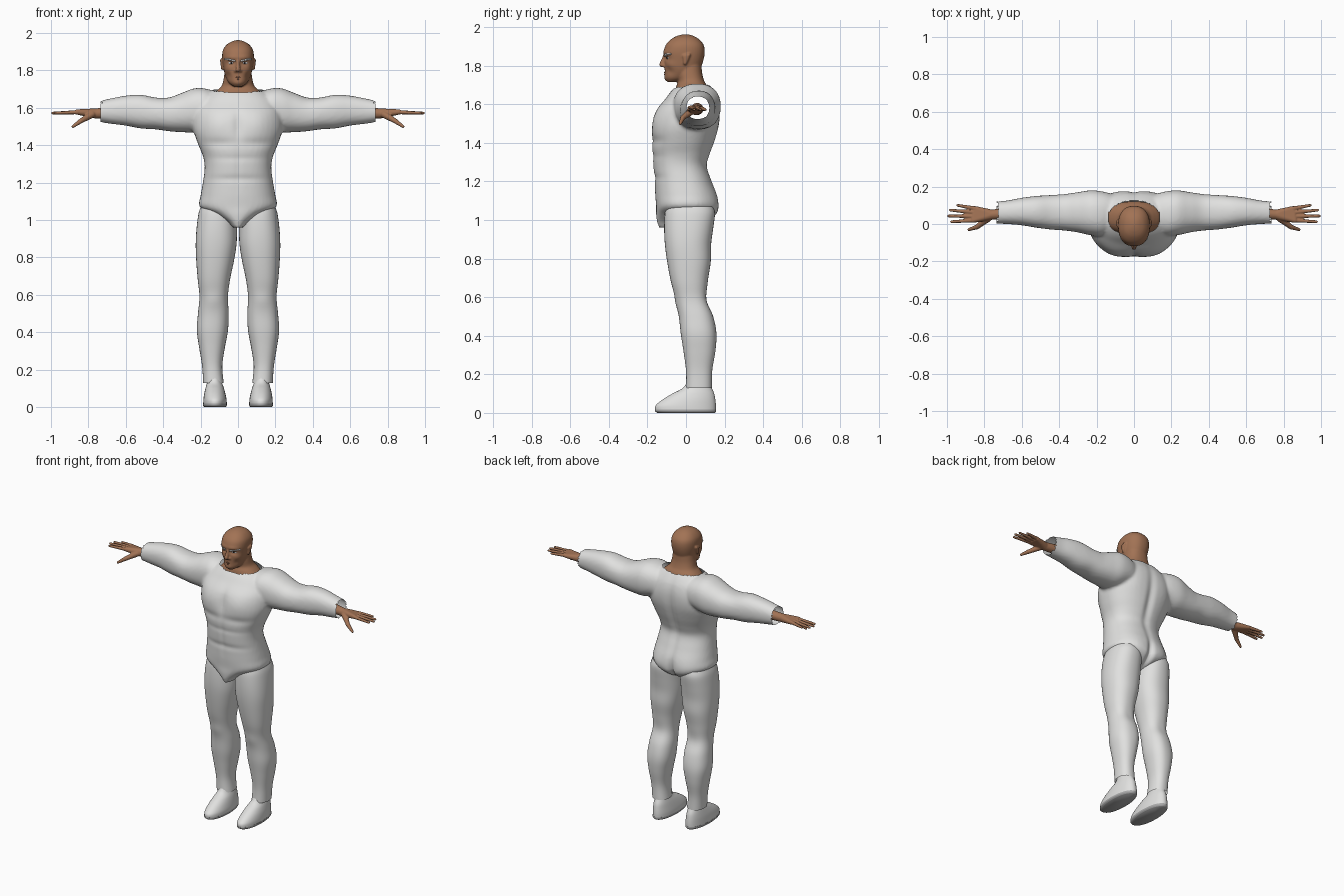
import bpy
import bmesh
from math import cos, sin, pi, exp, copysign
from mathutils import Vector, Matrix

cube = bpy.data.objects.get("Cube")
if cube:
    bpy.data.objects.remove(cube)

CM = 0.01  # all measurements below are hundredths of a unit


def material(name, *rgb):
    mat = bpy.data.materials.new(name)
    mat.use_nodes = True
    mat.diffuse_color = (*rgb, 1)
    mat.node_tree.nodes["Principled BSDF"].inputs["Base Color"].default_value = (*rgb, 1)
    return mat


cloth = material("white cloth", .75, .75, .74)
skin = material("brown skin", .36, .17, .09)
lip_tone = material("lip brown", .25, .11, .06)
white = material("eye white", .8, .8, .8)
dark = material("dark iris", .03, .02, .02)
sole_grey = material("sole grey", .4, .4, .4)


def smooth_rows(rows, steps):
    """Catmull-Rom interpolation between the measured sections."""
    out = []
    for i in range(len(rows) - 1):
        picks = [rows[max(i - 1, 0)], rows[i], rows[i + 1], rows[min(i + 2, len(rows) - 1)]]
        a, b, c, d = (Vector(p) for p in picks)
        for k in range(steps):
            t = k / steps
            out.append(b + (c - a) * t / 2 + (a * 2 - b * 5 + c * 4 - d) * t * t / 2
                       + (b * 3 - a - c * 3 + d) * t ** 3 / 2)
    return out + [Vector(rows[-1])]


def loft(bm, rows, sideways=False, side=1, power=2.3, seg=40, steps=5, caps=True):
    """Rows hold position, then low/high extents on the two cross axes."""
    rings = []
    for t, u0, u1, v0, v1 in smooth_rows(rows, steps):
        ring = []
        for k in range(seg):
            c, s = cos(2 * pi * k / seg), sin(2 * pi * k / seg)
            u = (u0 + u1 + (u1 - u0) * copysign(abs(c) ** (2 / power), c)) / 2
            v = (v0 + v1 + (v1 - v0) * copysign(abs(s) ** (2 / power), s)) / 2
            p = Vector((t, u, v) if sideways else (u, v, t)) * CM
            p.x *= side
            ring.append(bm.verts.new(p))
        rings.append(ring)
    for a, b in zip(rings, rings[1:]):
        for k in range(seg):
            j = (k + 1) % seg
            bm.faces.new((a[k], a[j], b[j], b[k]))
    if caps:
        bm.faces.new(rings[0])
        bm.faces.new(rings[-1])


def hull(bm, *balls, side=1):
    """Convex skin around balls given as x, y, z, radius."""
    tmp = bmesh.new()
    for x, y, z, r in balls:
        place = Matrix.Translation(Vector((x * side, y, z)) * CM)
        bmesh.ops.create_icosphere(tmp, subdivisions=3, radius=r * CM, matrix=place)
    res = bmesh.ops.convex_hull(tmp, input=tmp.verts)
    junk = {g for g in res["geom_interior"] + res["geom_unused"] if isinstance(g, bmesh.types.BMVert)}
    bmesh.ops.delete(tmp, geom=list(junk), context="VERTS")
    mesh = bpy.data.meshes.new("hull")
    tmp.to_mesh(mesh)
    tmp.free()
    bm.from_mesh(mesh)
    bpy.data.meshes.remove(mesh)


def finish(name, bm, mat, voxel=0, relax=3):
    """Make the object; a voxel size fuses overlapping pieces into one skin."""
    bmesh.ops.recalc_face_normals(bm, faces=bm.faces)
    mesh = bpy.data.meshes.new(name)
    bm.to_mesh(mesh)
    bm.free()
    mesh.materials.append(mat)
    obj = bpy.data.objects.new(name, mesh)
    bpy.context.collection.objects.link(obj)
    bpy.ops.object.select_all(action="DESELECT")
    bpy.context.view_layer.objects.active = obj
    obj.select_set(True)
    if voxel:
        fuse = obj.modifiers.new("fuse", "REMESH")
        fuse.mode, fuse.voxel_size = "VOXEL", voxel * CM
        soft = obj.modifiers.new("soften", "SMOOTH")
        soft.iterations = relax
        for mod in ("fuse", "soften"):
            bpy.ops.object.modifier_apply(modifier=mod)
    bpy.ops.object.shade_smooth_by_angle(angle=pi / 3)
    return obj


def swell(obj, *spots):
    """Push both mirrored sides along the normal: centre, reach, amount."""
    moves = []
    for v in obj.data.vertices:
        p = Vector((abs(v.co.x), v.co.y, v.co.z)) / CM
        push = sum(amt * exp(-sum(((p[i] - c[i]) / r[i]) ** 2 for i in range(3)))
                   for c, r, amt in spots)
        moves.append(v.co + v.normal * push * CM)
    for v, co in zip(obj.data.vertices, moves):
        v.co = co


def trim(obj, rule):
    """Open the garment where the rule holds."""
    bm = bmesh.new()
    bm.from_mesh(obj.data)
    gone = [f for f in bm.faces if rule(f.calc_center_median() / CM)]
    bmesh.ops.delete(bm, geom=gone, context="FACES")
    bm.to_mesh(obj.data)
    bm.free()


SIDES = (("left", 1), ("right", -1))

# Bodysuit: torso with sleeves, fused, then opened at collar and cuffs
bm = bmesh.new()
torso = [(96, 3, -14, 4), (99, 6, -15, 11), (103, 13, -15.5, 15.5), (107, 20.5, -15.5, 16.5),
         (113, 20, -16, 16), (120, 18.8, -16.3, 13.5), (128, 17.8, -17, 11), (134, 18.7, -17.3, 12.5),
         (141, 21.5, -17.8, 15), (149, 24, -17, 17), (157, 23.5, -15, 17.5), (163, 21, -10.5, 16.5),
         (167, 17, -7.5, 14.5), (170.5, 12, -4, 12)]
loft(bm, [(z, -w, w, y0, y1) for z, w, y0, y1 in torso])
arm = [(8, 1, 14, 152, 167), (16, -6, 17, 149, 170), (23, -6, 18, 147, 170.5), (30, -4.5, 17, 147, 168),
       (37, -3.5, 16, 147.5, 165.5), (44, -3, 15.5, 148.5, 165.5), (52, -2, 15, 149, 167),
       (60, -.7, 14, 150.5, 166.5), (68, 0, 12.5, 151.5, 165), (75, .2, 12, 152.5, 163.5)]
for _, s in SIDES:
    loft(bm, arm, sideways=True, side=s)
suit = finish("bodysuit", bm, cloth, voxel=1, relax=4)
swell(suit,
      ((10, -15, 151), (8, 8, 7), 1.2), ((10, -17, 141), (12, 7, 2.5), -.7),   # chest
      ((0, -16, 150), (2, 7, 8), -.8), ((0, -17, 128), (1.5, 6, 12), -.4),     # midline
      ((0, 15, 140), (2.5, 8, 22), -1.3), ((11, 15, 154), (7, 6, 9), .6),      # back
      ((9, 14, 106), (7, 7, 7), 1), ((0, 16, 103), (1.8, 9, 9), -2.2),         # seat
      ((0, -16, 122), (16, 7, 1.8), -.5), ((0, -17, 133), (14, 7, 1.5), -.3))  # waist folds
trim(suit, lambda p: abs(p.x) > 73 or (p.z > 160 and (p.x / 14) ** 2 + ((p.y - 3) / 9.5) ** 2 < 1))

# Head and neck, with nose and ears fused in
bm = bmesh.new()
head = [(171.5, 2.5, -9.5, -4), (173.5, 5, -10.7, 2), (177, 6.8, -11, 6.5), (182, 7.9, -11.2, 8.8),
        (187, 8.5, -11.5, 9.7), (191, 8, -10.3, 9), (194, 5.8, -7.3, 6.3), (195.6, 3, -4, 3.3), (196.2, .6, -1, .6)]
neck = [(164, 15, -6, 12), (167, 13.5, -5.5, 12), (169.5, 11, -5, 11), (172, 8.6, -4.2, 9.5),
        (176, 7.6, -5, 8.4), (181, 7, -5, 8)]
for rows in (head, neck):
    loft(bm, [(z, -w, w, y0, y1) for z, w, y0, y1 in rows])
hull(bm, (0, -11.2, 185, .8), (0, -12.6, 180.5, 1.3))
for _, s in SIDES:
    hull(bm, (.5, -11, 180, 1), (1.2, -11.2, 179.8, .9), side=s)
    hull(bm, (8.3, -.5, 181, .8), (8.5, -1, 185, .8), (8.7, 1.5, 185.5, .9), side=s)
face = finish("head", bm, skin, voxel=.5, relax=3)
swell(face,
      ((3.6, -11, 184), (2.2, 4, 1.4), -1.1), ((3, -11, 187), (4, 4, 1.3), .4),  # sockets, brow
      ((5.5, -8, 180.5), (2, 4, 2), .4), ((5, -8, 177), (1.6, 4, 2.2), -.5),     # cheeks
      ((0, -11, 173.5), (2.5, 3, 1.6), .5))                                      # chin

# Eyes, brows and lips
for label, s in SIDES:
    features = {
        "eye": (white, (2.9, -9.3, 184, .8), (4.6, -8.7, 184, .7)),
        "iris": (dark, (3.6, -9.7, 184, .55),),
        "brow": (white, (1.8, -11, 185.2, .5), (4.5, -10.2, 185.9, .5), (7, -7.9, 186, .4)),
        "upper_lip": (lip_tone, (0, -10.9, 176.4, .5), (2.2, -10.2, 176, .3)),
        "lower_lip": (lip_tone, (0, -10.8, 175.4, .5), (1.9, -10.2, 175.6, .3)),
    }
    for part, (mat, *balls) in features.items():
        bm = bmesh.new()
        hull(bm, *balls, side=s)
        finish(f"{label}_{part}", bm, mat)

# Hands, legs and shoes
tips = [(98.5, 1.2), (100, 4.3), (99, 7.4), (95, 10)]
leg = [(107, 1.5, 20, -10, 14), (103, .8, 21.2, -11, 15), (95, .6, 22.2, -11.3, 14),
       (87, .8, 22.6, -10.9, 13), (78, 2.2, 22.3, -9.7, 12.8), (68, 4.3, 21.5, -7.8, 11.3),
       (59, 5.4, 20.6, -5.4, 11), (50, 5, 21.4, -3.7, 14), (41, 5.4, 22, -2.7, 15.6),
       (32, 7, 20.8, -1.3, 15.2), (22, 8.4, 19.2, 0, 13.6), (12.8, 7.6, 18.6, 0, 13.4)]
shoe = [(1.6, 6, 18.6, -16, 15.5), (4, 6.1, 18.5, -15.6, 15.5), (7, 6.7, 18.1, -12, 15.2),
        (10, 7.5, 17.4, -7, 14.6), (13, 8.5, 16.6, -1.5, 13.3), (17, 9.5, 16, 1, 11.5)]
sole = [(0, 6.6, 18, -14.8, 15), (.8, 6, 18.7, -16, 15.6), (1.8, 6, 18.7, -16.1, 15.6)]
for label, s in SIDES:
    bm = bmesh.new()
    hull(bm, (66, 5.8, 157.5, 3.2), (76, 5, 157, 2.7), side=s)
    hull(bm, (76, 5, 157, 2.7), (86, 2, 157.8, 1.4), (85, 8.4, 157.5, 1.2), side=s)
    for i, (x, y) in enumerate(tips):
        hull(bm, (85, 2 + 2.1 * i, 157.7, 1.15), (x - .8, y, 157.2, .75), side=s)
    hull(bm, (78, 3, 156.5, 1.9), (84, -1.6, 153, 1.3), side=s)
    hull(bm, (84, -1.6, 153, 1.3), (88.3, -3, 150, .8), side=s)
    finish(f"{label}_hand", bm, skin, voxel=.4, relax=2)

    bm = bmesh.new()
    loft(bm, leg, side=s, caps=False)
    trouser = finish(f"{label}_leg", bm, cloth)
    swell(trouser, ((13, -5, 57), (4, 6, 4), .5), ((10, 14, 43), (4, 6, 9), .4),
          ((13, 11, 58), (4, 5, 5), -.5))

    for part, rows, mat in (("shoe", shoe, cloth), ("sole", sole, sole_grey)):
        bm = bmesh.new()
        loft(bm, rows, side=s, power=2.1)
        finish(f"{label}_{part}", bm, mat)
